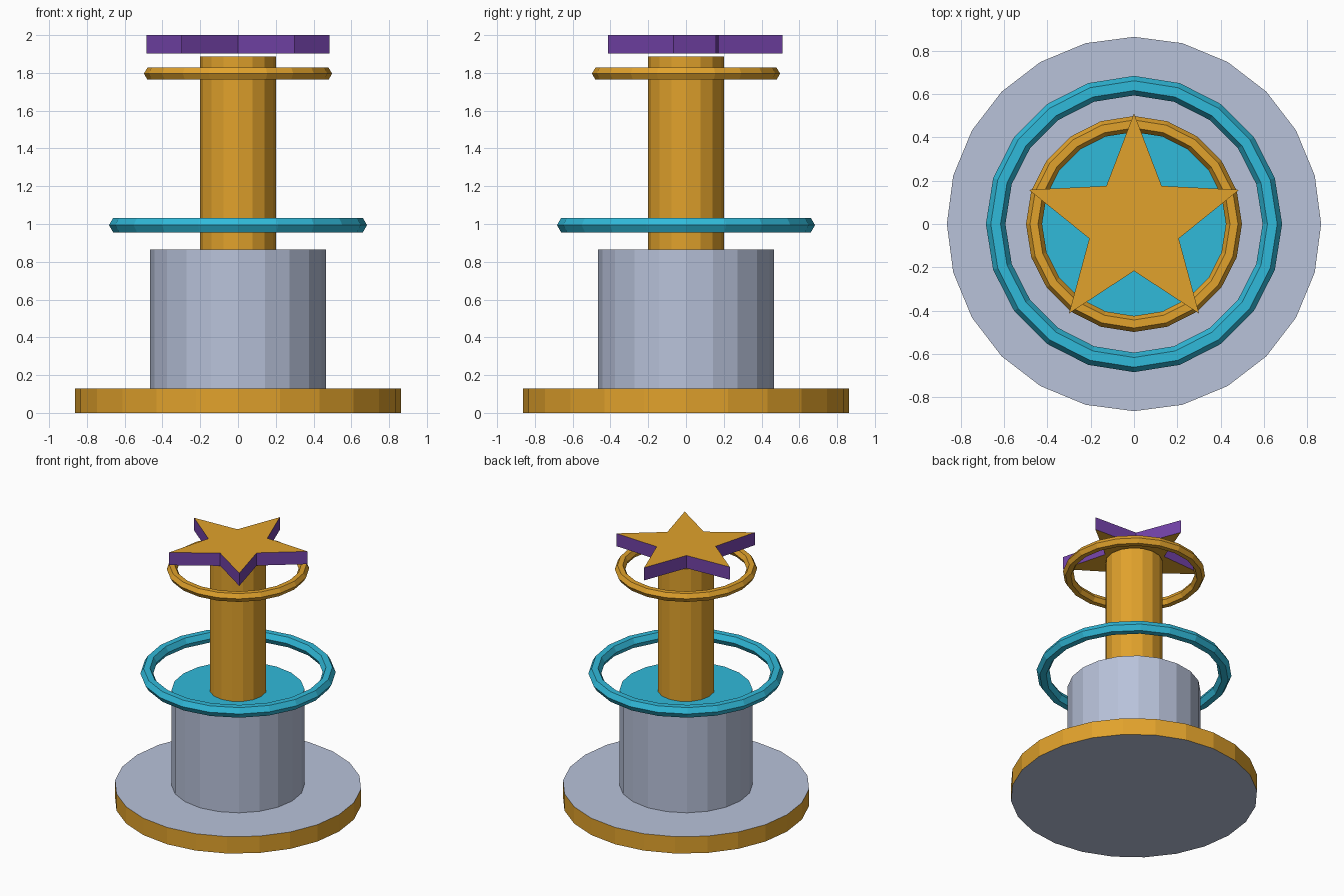
import bpy, bmesh, math

if "Cube" in bpy.data.objects:
    bpy.data.objects.remove(bpy.data.objects["Cube"])


def material(name, rgb):
    m = bpy.data.materials.new(name)
    m.diffuse_color = (*rgb, 1)
    m.use_nodes = True
    m.node_tree.nodes["Principled BSDF"].inputs["Base Color"].default_value = m.diffuse_color
    return m


ORANGE = material("orange", (0.75, 0.36, 0.025))
CYAN = material("cyan", (0.03, 0.49, 0.70))
PURPLE = material("purple", (0.17, 0.055, 0.39))
GREY = material("grey", (0.48, 0.54, 0.70))


def prism(name, outline, z0, z1, side, cap):
    """Extrude an outline upwards; walls and end caps get their own colours."""
    bm = bmesh.new()
    bottom = bm.faces.new([bm.verts.new((x, y, z0)) for x, y in outline])
    ext = bmesh.ops.extrude_face_region(bm, geom=[bottom], use_keep_orig=True)
    for v in ext["geom"]:
        if isinstance(v, bmesh.types.BMVert):
            v.co.z = z1
    bmesh.ops.recalc_face_normals(bm, faces=bm.faces)
    for f in bm.faces:
        f.material_index = 1 if abs(f.normal.z) > 0.5 else 0
    mesh = bpy.data.meshes.new(name)
    bm.to_mesh(mesh)
    bm.free()
    mesh.materials.append(side)
    mesh.materials.append(cap)
    obj = bpy.data.objects.new(name, mesh)
    bpy.context.collection.objects.link(obj)
    return obj


def polygon(sides, *radii):
    """Points around a circle from +y, cycling through the given radii."""
    pts = []
    for i in range(sides):
        a = math.tau * i / sides
        r = radii[i % len(radii)]
        pts.append((r * math.sin(a), r * math.cos(a)))
    return pts


def ring(name, major, minor, z, mat):
    bpy.ops.mesh.primitive_torus_add(major_segments=20, minor_segments=6,
                                     major_radius=major, minor_radius=minor,
                                     location=(0, 0, z))
    obj = bpy.context.object
    obj.name = name
    obj.data.materials.append(mat)


# Stacked round body
prism("base_disc", polygon(24, 0.863), 0, 0.13, ORANGE, GREY)
prism("lower_drum", polygon(20, 0.465), 0.13, 0.865, GREY, CYAN)
prism("upper_shaft", polygon(16, 0.2), 0.865, 1.888, ORANGE, ORANGE)

# Floating rings
ring("lower_ring", 0.638, 0.045, 0.994, CYAN)
ring("upper_ring", 0.461, 0.037, 1.796, ORANGE)

# Star on top
prism("top_star", polygon(10, 0.51, 0.217), 1.902, 2.0, PURPLE, ORANGE)
